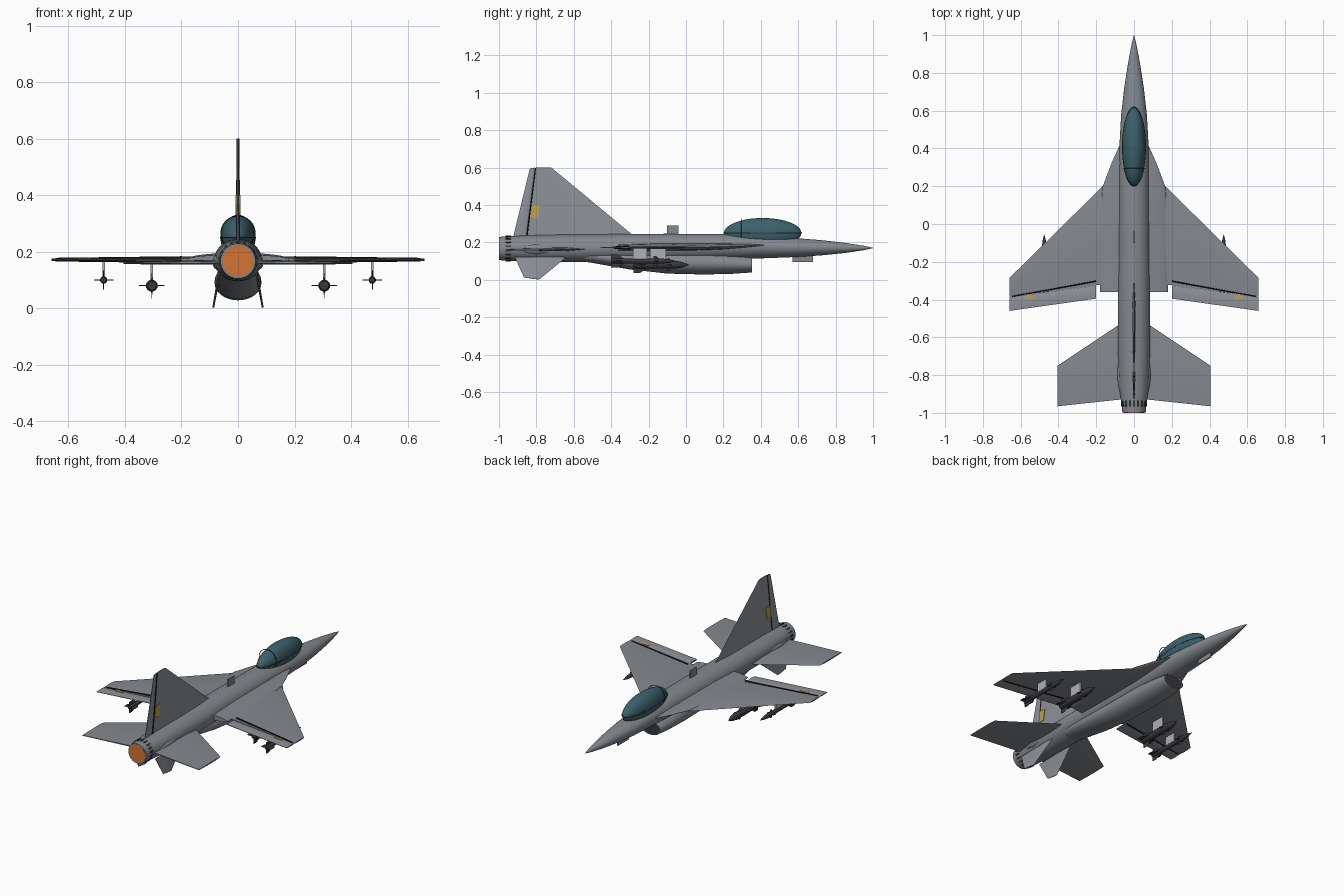
import bpy, bmesh, math
from mathutils import Vector as V

if "Cube" in bpy.data.objects:
    bpy.data.objects.remove(bpy.data.objects["Cube"])


def material(name, rgb):
    m = bpy.data.materials.new(name)
    m.diffuse_color = (*rgb, 1)
    m.use_nodes = True
    m.node_tree.nodes["Principled BSDF"].inputs["Base Color"].default_value = m.diffuse_color
    return m


GREY = material("airframe_grey", (0.23, 0.25, 0.27))
PALE = material("control_surface_grey", (0.27, 0.29, 0.32))
LIGHT = material("pylon_grey", (0.42, 0.44, 0.47))
DARK = material("dark_grey", (0.04, 0.04, 0.045))
BLACK = material("panel_line_black", (0.008, 0.008, 0.008))
GLASS = material("canopy_teal", (0.045, 0.12, 0.15))
ORANGE = material("exhaust_orange", (0.65, 0.17, 0.035))
YELLOW = material("marking_yellow", (0.52, 0.36, 0.08))


def finish(ob, mat, angle=35):
    ob.data.materials.append(mat)
    bpy.ops.object.select_all(action='DESELECT')
    ob.select_set(True)
    bpy.context.view_layer.objects.active = ob
    bpy.ops.object.shade_smooth_by_angle(angle=math.radians(angle))
    return ob


def loft(name, rings, mat, angle=35):
    """Skin a list of point rings and cap both ends."""
    bm = bmesh.new()
    rows = [[bm.verts.new(p) for p in r] for r in rings]
    n = len(rows[0])
    for a, b in zip(rows, rows[1:]):
        for i in range(n):
            j = (i + 1) % n
            bm.faces.new((a[i], a[j], b[j], b[i]))
    bm.faces.new(rows[0])
    bm.faces.new(rows[-1][::-1])
    bmesh.ops.recalc_face_normals(bm, faces=bm.faces)
    me = bpy.data.meshes.new(name)
    bm.to_mesh(me)
    bm.free()
    ob = bpy.data.objects.new(name, me)
    bpy.context.collection.objects.link(ob)
    return finish(ob, mat, angle)


def ring(y, rx, rz, cz, cx=0, n=32):
    return [V((cx + rx * math.cos(2 * math.pi * i / n), y,
               cz + rz * math.sin(2 * math.pi * i / n))) for i in range(n)]


PROFILE = [(0, 0), (.25, .5), (.65, .45), (1, .2), (1, -.2), (.65, -.45), (.25, -.5)]


def rib(le, te, normal, t):
    le, te, normal = V(le), V(te), V(normal)
    return [le + (te - le) * f + normal * t * s for f, s in PROFILE]


def box(name, loc, size, mat, rot=(0, 0, 0)):
    bpy.ops.mesh.primitive_cube_add(size=1, location=loc, rotation=rot)
    ob = bpy.context.object
    ob.name = name
    ob.scale = size
    return finish(ob, mat)


# Fuselage
loft("fuselage", [ring(*s) for s in [
    (1, .001, .001, .17), (.95, .013, .012, .17), (.85, .032, .027, .17),
    (.72, .052, .041, .171), (.58, .068, .051, .172), (.42, .077, .06, .175),
    (.2, .08, .069, .175), (-.1, .083, .074, .172), (-.4, .085, .074, .17),
    (-.7, .084, .073, .168), (-.86, .079, .07, .167), (-.945, .068, .066, .167)]], GREY)

# Air intake with a recessed dark mouth
loft("intake", [ring(*s) for s in [
    (.30, .058, .034, .08), (.35, .062, .038, .08), (.352, .068, .042, .081), (.25, .078, .053, .085),
    (.1, .083, .062, .09), (-.1, .083, .06, .093), (-.3, .08, .05, .105),
    (-.5, .07, .035, .125), (-.64, .045, .02, .13)]], GREY)
loft("intake_mouth", [ring(.349, .061, .037, .08), ring(.3, .057, .033, .08)], DARK)

# Blended shoulder beside the fuselage
loft("wing_shoulder", [ring(*s) for s in [
    (.43, .07, .004, .185), (.32, .12, .012, .182), (.2, .165, .017, .178),
    (.1, .174, .02, .176), (-.15, .18, .022, .174), (-.36, .18, .018, .172)]], GREY)

# Nozzle, petals and glowing exhaust
loft("nozzle", [ring(-.93, .067, .067, .167), ring(-.96, .065, .065, .167),
                ring(-.999, .062, .062, .167)], GREY)
loft("exhaust", [ring(-.99, .055, .055, .167), ring(-1, .055, .055, .167)], ORANGE)
for i in range(18):
    a = 2 * math.pi * i / 18
    box(f"nozzle_petal_{i}", (.066 * math.sin(a), -.95, .167 + .066 * math.cos(a)),
        (.008, .03, .008), DARK, (0, a, 0))

# Canopy, its sill frame and the bow hoop
bpy.ops.mesh.primitive_uv_sphere_add(segments=32, ring_count=20, radius=1, location=(0, .41, .25))
canopy = bpy.context.object
canopy.name = "canopy"
canopy.scale = (.062, .207, .08)
finish(canopy, GLASS)
bpy.ops.mesh.primitive_torus_add(major_segments=40, minor_segments=6, major_radius=1,
                                 minor_radius=.025, location=(0, .41, .25))
sill = bpy.context.object
sill.name = "canopy_sill"
sill.scale = (.062, .206, .12)
finish(sill, DARK)
bpy.ops.mesh.primitive_torus_add(major_segments=32, minor_segments=6, major_radius=.06, minor_radius=.002,
                                 location=(0, .295, .266), rotation=(math.pi / 2, 0, 0))
bpy.context.object.name = "canopy_hoop"
finish(bpy.context.object, DARK)

# Vertical fin, rudder and marking
X, Z = (1, 0, 0), (0, 0, 1)
loft("tail_fin", [rib((0, -.28, .235), (0, -.85, .225), X, .016),
                  rib((0, -.72, .6), (0, -.803, .6), X, .01)], PALE)
loft("rudder", [rib((0, -.852, .225), (0, -.925, .225), X, .011),
                rib((0, -.806, .6), (0, -.835, .595), X, .008)], PALE)
loft("rudder_hinge", [rib((0, -.846, .235), (0, -.854, .235), X, .012),
                      rib((0, -.801, .598), (0, -.807, .598), X, .009)], BLACK)
for s in (1, -1):
    loft("fin_marking", [[V((s * x, y, z)) for x, y, z in
                          [(.005, -.835, .33), (.005, -.793, .33), (.008, -.793, .33), (.008, -.835, .33)]],
                         [V((s * x, y, z)) for x, y, z in
                          [(.005, -.826, .4), (.005, -.782, .4), (.008, -.782, .4), (.008, -.826, .4)]]], YELLOW)

# Antennas
box("dorsal_antenna", (0, -.07, .265), (.009, .062, .05), GREY)
box("chin_antenna", (0, .625, .115), (.008, .11, .04), GREY)


def missile(name, x, z, r, tail, nose, span):
    rings = [(tail, .75), (tail + .015, 1), (nose - .07, 1), (nose - .035, .7), (nose, .05)]
    loft(name, [ring(y, r * k, r * k, z, x, 16) for y, k in rings], DARK)
    for i in range(4):
        a = math.pi / 2 * i
        d = V((math.cos(a), 0, math.sin(a)))
        nrm = V((-math.sin(a), 0, math.cos(a)))
        c = V((x, 0, z))
        for part, y0, chord, reach in (("tail", tail, .075, span), ("front", nose - .12, .035, span * .75)):
            loft(f"{name}_{part}_fin_{i}",
                 [rib(c + d * r * .7 + V((0, y0 + chord, 0)), c + d * r * .7 + V((0, y0, 0)), nrm, .004),
                  rib(c + d * reach + V((0, y0 + chord * .45, 0)), c + d * reach + V((0, y0, 0)), nrm, .003)], DARK)


for s, side in ((1, "right"), (-1, "left")):
    # Wing, flap, hinge line and marking
    loft(side + "_wing", [rib((s * .15, .215, .172), (s * .15, -.318, .172), Z, .022),
                          rib((s * .66, -.286, .172), (s * .66, -.385, .172), Z, .008)], GREY)
    loft(side + "_flap", [rib((s * .2, -.325, .172), (s * .2, -.395, .172), Z, .009),
                          rib((s * .66, -.386, .172), (s * .66, -.46, .172), Z, .006)], PALE)
    loft(side + "_hinge_line", [rib((s * .2, -.298, .172), (s * .2, -.306, .172), Z, .024),
                                rib((s * .645, -.38, .172), (s * .645, -.386, .172), Z, .013)], BLACK)
    box(side + "_wing_marking", (s * .553, -.386, .174), (.05, .016, .009), YELLOW)
    # Tailplane with its root fairing
    loft(side + "_tailplane", [rib((s * .06, -.52, .163), (s * .06, -.928, .163), Z, .018),
                               rib((s * .405, -.75, .16), (s * .405, -.965, .16), Z, .008)], GREY)
    loft(side + "_tail_fairing", [ring(y, w, w * 1.4, .163, s * .07, 16) for y, w in
                                  [(-.69, .004), (-.74, .015), (-.8, .02), (-.85, .015), (-.9, .004)]], GREY)
    # Ventral fin
    n = V((s, 0, .18)).normalized()
    loft(side + "_ventral_fin", [rib((s * .066, -.64, .12), (s * .066, -.915, .12), n, .01),
                                 rib((s * .087, -.785, .001), (s * .087, -.866, .012), n, .006)], PALE)
    # Pylons and missiles
    box(side + "_inner_pylon", (s * .305, -.15, .133), (.01, .085, .075), LIGHT)
    box(side + "_outer_pylon", (s * .475, -.245, .14), (.009, .075, .062), LIGHT)
    missile(side + "_inner_missile", s * .305, .08, .021, -.28, .015, .045)
    missile(side + "_outer_missile", s * .475, .1, .013, -.4, -.055, .035)
